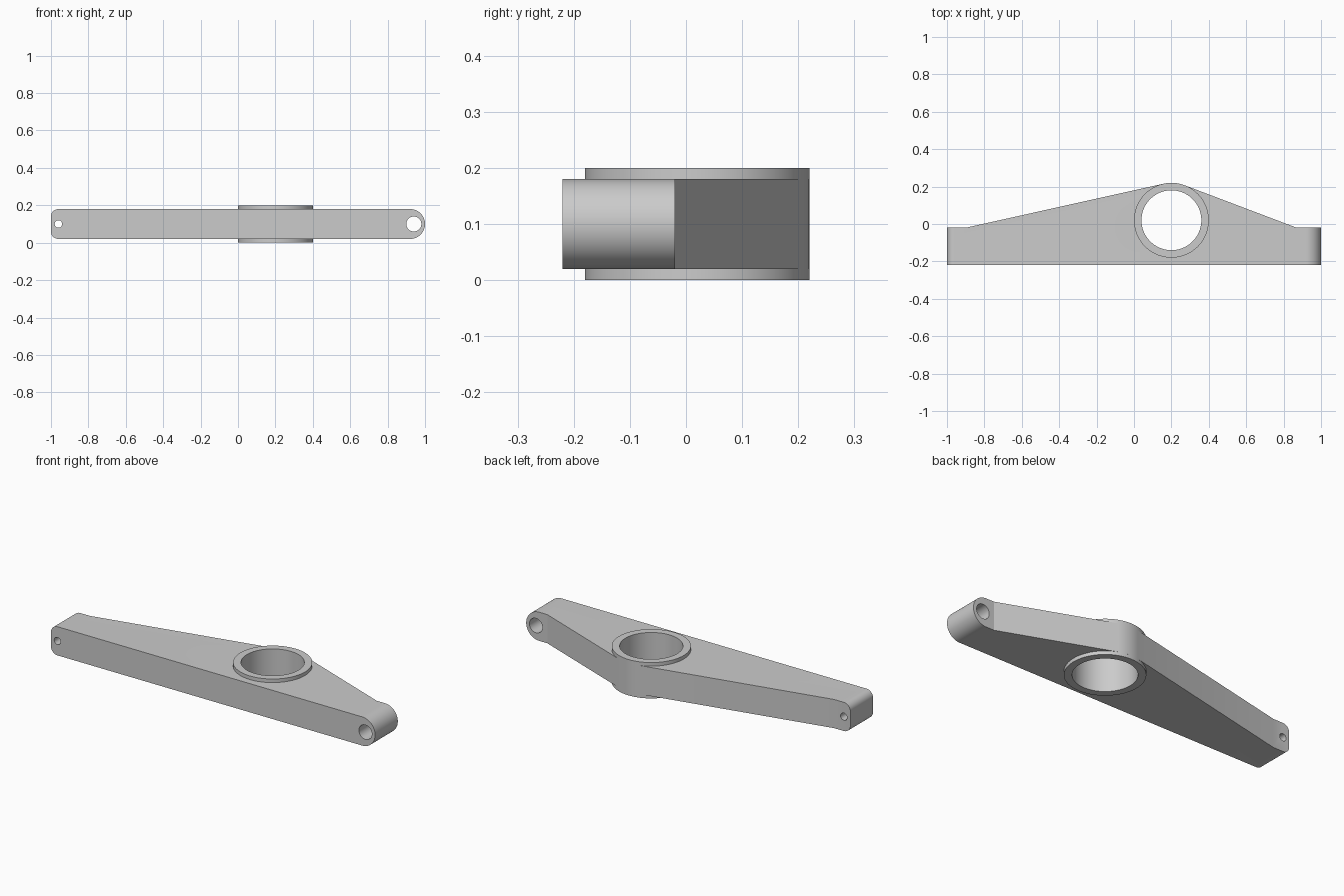
import bpy
import bmesh
from math import sin, cos, pi, atan2, acos, hypot, radians
from mathutils import Matrix, Vector

cube = bpy.data.objects.get("Cube")
if cube:
    bpy.data.objects.remove(cube, do_unlink=True)

HUB = Vector((0.2, 0.02, 0.1))
HUB_R, BORE_R = 0.2, 0.16
BACK, FRONT = -0.02, -0.22
LOW, HIGH = 0.02, 0.18

steel = bpy.data.materials.new("plain grey")
steel.use_nodes = True
GREY = (0.6, 0.6, 0.6, 1)
steel.diffuse_color = GREY
steel.node_tree.nodes["Principled BSDF"].inputs["Base Color"].default_value = GREY


def finish(bm, name):
    bmesh.ops.recalc_face_normals(bm, faces=bm.faces)
    mesh = bpy.data.meshes.new(name)
    bm.to_mesh(mesh)
    bm.free()
    mesh.materials.append(steel)
    obj = bpy.data.objects.new(name, mesh)
    bpy.context.collection.objects.link(obj)
    return obj


def prism(name, points, offset):
    """Extrude a closed outline along an offset vector."""
    bm = bmesh.new()
    face = bm.faces.new([bm.verts.new(p) for p in points])
    grown = bmesh.ops.extrude_face_region(bm, geom=[face])["geom"]
    verts = [g for g in grown if isinstance(g, bmesh.types.BMVert)]
    bmesh.ops.translate(bm, verts=verts, vec=offset)
    return finish(bm, name)


def arc(cx, cy, r, start, end, steps):
    angles = [start + (end - start) * i / steps for i in range(steps + 1)]
    return [(cx + r * cos(a), cy + r * sin(a)) for a in angles]


def rod(name, centre, radius, length, along_y=False):
    bm = bmesh.new()
    turn = Matrix.Rotation(radians(90), 4, "X") if along_y else Matrix()
    bmesh.ops.create_cone(bm, cap_ends=True, segments=96, radius1=radius, radius2=radius,
                          depth=length, matrix=Matrix.Translation(centre) @ turn)
    return finish(bm, name)


def combine(obj, other, operation):
    mod = obj.modifiers.new(operation, "BOOLEAN")
    mod.operation, mod.solver, mod.object = operation, "EXACT", other
    bpy.context.view_layer.objects.active = obj
    bpy.ops.object.modifier_apply(modifier=mod.name)
    bpy.data.objects.remove(other, do_unlink=True)


def tangent_angle(x, y, side):
    dx, dy = x - HUB.x, y - HUB.y
    return atan2(dy, dx) % (2 * pi) + side * acos(HUB_R / hypot(dx, dy))


# Arm plan: straight front, two slopes meeting the hub circle at tangents
right_a = tangent_angle(0.87, BACK, 1) - 2 * pi
left_a = tangent_angle(-0.9, BACK, -1)
plan = [(-1, FRONT), (1, FRONT), (1, BACK), (0.87, BACK)]
plan += arc(HUB.x, HUB.y, HUB_R, right_a, left_a, 16)
plan += [(-0.9, BACK), (-1, BACK)]
arm = prism("rocker_arm", [(x, y, 0) for x, y in plan], (0, 0, 0.2))

# Arm side profile: full round on one end, small rounded corners on the other
side = arc(0.92, 0.1, 0.08, -pi / 2, pi / 2, 32)
side += arc(-0.96, HIGH - 0.04, 0.04, pi / 2, pi, 10)
side += arc(-0.96, LOW + 0.04, 0.04, pi, 1.5 * pi, 10)
envelope = prism("side_envelope", [(x, -0.5, z) for x, z in side], (0, 1, 0))
combine(arm, envelope, "INTERSECT")

# Hub bore and the two pin holes
combine(arm, rod("bore_cutter", HUB, BORE_R, 1), "DIFFERENCE")
combine(arm, rod("large_pin_cutter", (0.94, 0, 0.1), 0.04, 1, True), "DIFFERENCE")
combine(arm, rod("small_pin_cutter", (-0.96, 0, 0.1), 0.02, 1, True), "DIFFERENCE")

# Raised collars above and below the arm
parts = [arm]
for name, z in (("upper_collar", 0.19), ("lower_collar", 0.01)):
    collar = rod(name, (HUB.x, HUB.y, z), HUB_R, 0.02)
    combine(collar, rod("collar_cutter", HUB, BORE_R, 1), "DIFFERENCE")
    parts.append(collar)

# Smooth the curved walls while keeping the edges sharp
bpy.ops.object.select_all(action="DESELECT")
for part in parts:
    part.select_set(True)
bpy.context.view_layer.objects.active = arm
bpy.ops.object.shade_smooth_by_angle(angle=radians(15))
